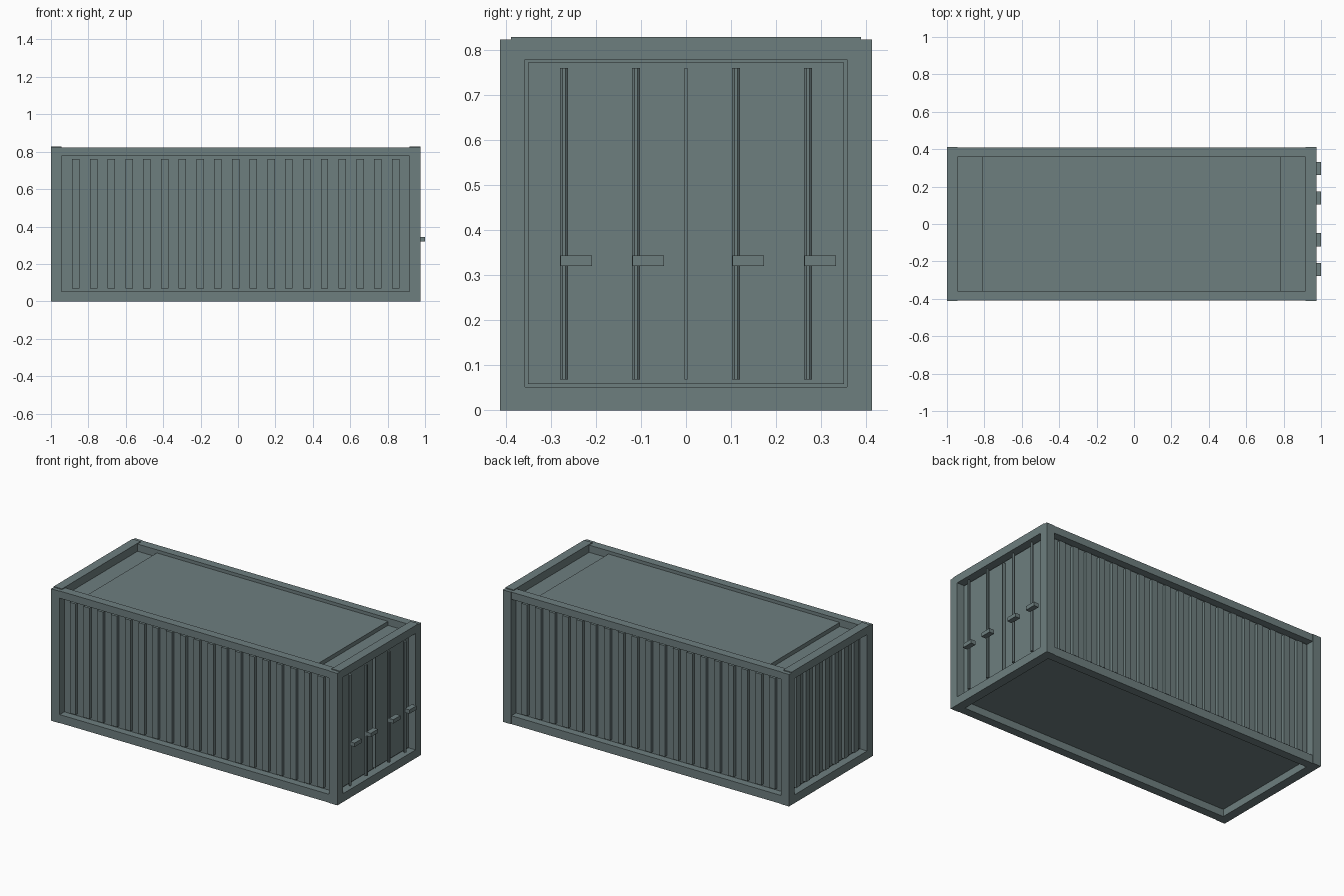
import bpy
import bmesh
from mathutils import Matrix, Vector

cube = bpy.data.objects.get("Cube")
if cube:
    bpy.data.objects.remove(cube, do_unlink=True)

# One painted steel colour for everything
COLOR = (0.155, 0.21, 0.212, 1)
steel = bpy.data.materials.new("grey_green_steel")
steel.use_nodes = True
steel.diffuse_color = COLOR
steel.node_tree.nodes["Principled BSDF"].inputs["Base Color"].default_value = COLOR


def add_object(name, bm):
    mesh = bpy.data.meshes.new(name)
    bm.to_mesh(mesh)
    bm.free()
    mesh.materials.append(steel)
    obj = bpy.data.objects.new(name, mesh)
    bpy.context.collection.objects.link(obj)
    return obj


def boxes(name, spans):
    """One object made of boxes, each given by its x, y and z spans."""
    bm = bmesh.new()
    for span in spans:
        center = Vector([(a + b) / 2 for a, b in span])
        size = [abs(b - a) for a, b in span]
        matrix = Matrix.Translation(center) @ Matrix.Diagonal((*size, 1))
        bmesh.ops.create_cube(bm, size=1, matrix=matrix)
    return add_object(name, bm)


# Outer size of the frame and the edges of its openings
X0, X1, Y, TOP = -1.0, 0.975, 0.413, 0.823
IX0, IX1, IY, IZ0, IZ1 = -0.943, 0.918, 0.357, 0.052, 0.778
MID = (X0 + X1) / 2
ENDS = ((X0, IX0), (IX1, X1))
LIP = 0.006

# Frame: corner posts, long rails and end rails
boxes("corner_posts", [(xs, (s * IY, s * Y), (0, TOP)) for xs in ENDS for s in (-1, 1)])
boxes("long_rails", [((IX0, IX1), (s * IY, s * 0.41), zs)
                     for s in (-1, 1) for zs in ((0, IZ0), (IZ1, TOP))])
boxes("end_rails", [(xs, (-IY, IY), zs) for xs in ENDS for zs in ((0, IZ0), (IZ1, TOP))])
boxes("raised_end_caps", [(xs, (-0.388, 0.388), (TOP - LIP, 0.828)) for xs in ENDS])

# Closed body behind the panels
SIDE, BACK, DOOR = 0.37, -0.955, 0.93
boxes("body_core_long", [((IX0, IX1), (LIP - SIDE, SIDE - LIP), (0.045, IZ1))])
boxes("body_core_ends", [((BACK + LIP, DOOR - LIP), (-IY, IY), (IZ0, IZ1))])

# Wall panels with a narrow step around the edge
PANEL_Z = (IZ0 + LIP, IZ1 - LIP)
RIB_Z = (0.068, 0.76)
PITCH, RIB_HALF, RIB_DEPTH = 0.095, 0.02, 0.02
boxes("side_panels", [((IX0 + LIP, IX1 - LIP), (s * (SIDE - 0.02), s * SIDE), PANEL_Z)
                      for s in (-1, 1)])
boxes("back_end_panel", [((BACK, BACK + 0.02), (LIP - IY, IY - LIP), PANEL_Z)])

# Upright ribs on both sides and the closed end
boxes("side_ribs", [((c - RIB_HALF, c + RIB_HALF),
                     (s * (SIDE - 0.005), s * (SIDE + RIB_DEPTH)), RIB_Z)
                    for s in (-1, 1) for c in [MID + i * PITCH for i in range(-9, 10)]])
boxes("back_end_ribs", [((BACK - RIB_DEPTH, BACK + 0.005),
                         (i * PITCH - RIB_HALF, i * PITCH + RIB_HALF), RIB_Z)
                        for i in range(-3, 4)])

# Roof plate, lower at each end
boxes("roof_plate", [((-0.81, 0.785), (-IY, IY), (IZ1 - 0.01, 0.803))])

# Doors with a strip over the seam
boxes("doors", [((DOOR - 0.02, DOOR), (LIP - IY, IY - LIP), PANEL_Z)])
boxes("door_seam_strip", [((DOOR - 0.005, 0.95), (-0.0035, 0.0035), RIB_Z)])

# Locking rods with eight sides, and their handles
ROD_Y = (-0.2705, -0.111, 0.111, 0.2705)
bm = bmesh.new()
for y in ROD_Y:
    place = Matrix.Translation((0.962, y, sum(RIB_Z) / 2)) @ Matrix.Rotation(0.3927, 4, "Z")
    bmesh.ops.create_cone(bm, cap_ends=True, segments=8, radius1=0.0095, radius2=0.0095,
                          depth=RIB_Z[1] - RIB_Z[0], matrix=place)
add_object("locking_rods", bm)
boxes("rod_handles", [((0.967, 1.0), (y - 0.008, y + 0.062), (0.32, 0.344)) for y in ROD_Y])
